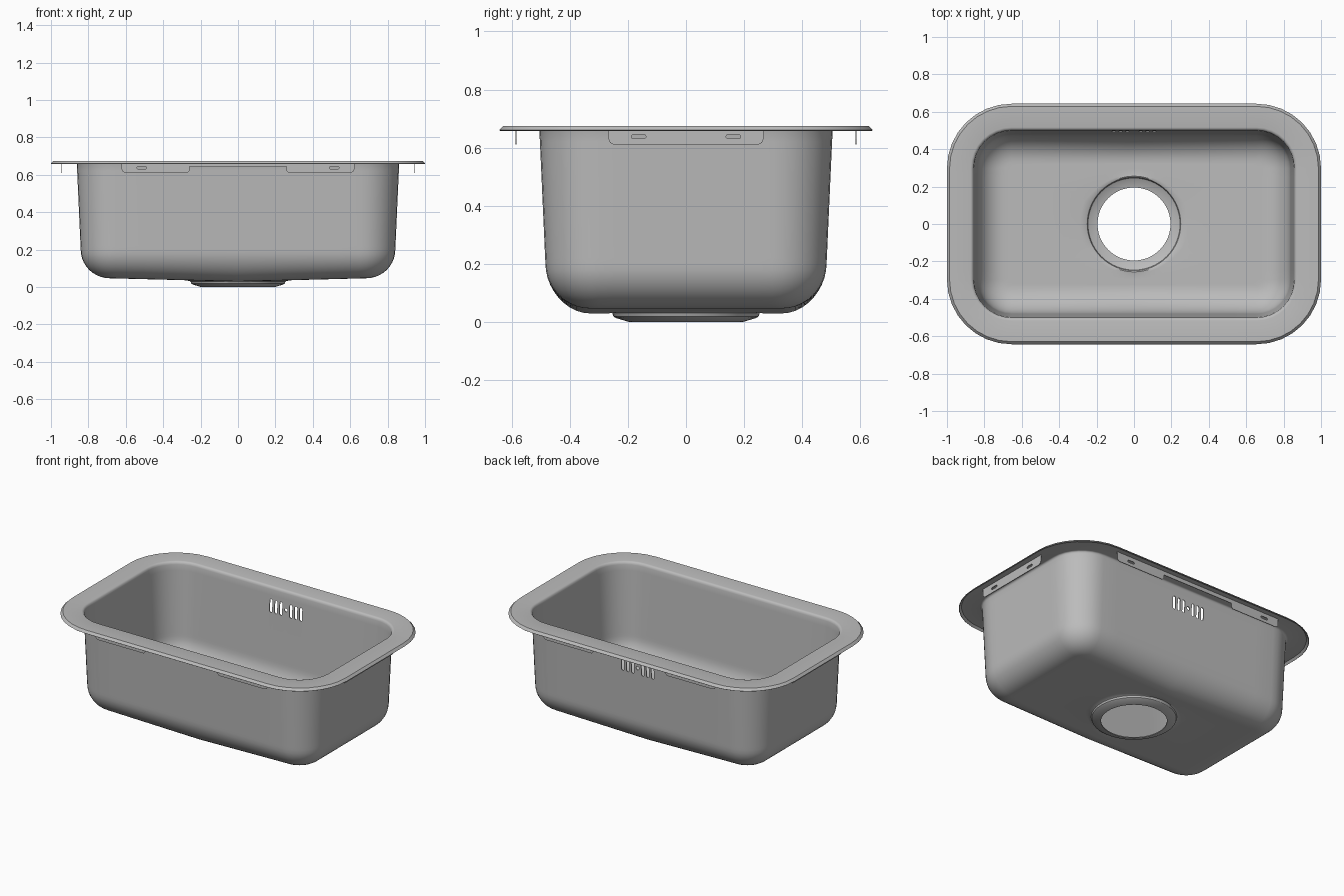
import bpy, bmesh, math
from mathutils import Matrix

cube = bpy.data.objects.get("Cube")
if cube:
    bpy.data.objects.remove(cube, do_unlink=True)

steel = bpy.data.materials.new("brushed_steel_grey")
steel.use_nodes = True
colour = (0.5, 0.5, 0.5, 1)
steel.diffuse_color = colour
steel.node_tree.nodes["Principled BSDF"].inputs["Base Color"].default_value = colour

HX, HY, HR = 1.0, 0.643, 0.345   # rim half sizes and corner radius
SHEET = 0.005


def make_object(name, bm):
    mesh = bpy.data.meshes.new(name)
    bm.to_mesh(mesh)
    bm.free()
    mesh.materials.append(steel)
    obj = bpy.data.objects.new(name, mesh)
    bpy.context.collection.objects.link(obj)
    return obj


def apply_modifiers(obj):
    bpy.ops.object.select_all(action='DESELECT')
    obj.select_set(True)
    bpy.context.view_layer.objects.active = obj
    for mod in list(obj.modifiers):
        bpy.ops.object.modifier_apply(modifier=mod.name)


def cut(obj, cutter):
    cutter.hide_render = True
    mod = obj.modifiers.new("cut", 'BOOLEAN')
    mod.operation, mod.solver, mod.object = 'DIFFERENCE', 'EXACT', cutter
    apply_modifiers(obj)
    bpy.data.objects.remove(cutter, do_unlink=True)


def prisms(name, outlines, y, depth, turn=0):
    """Upright plates from (x, z) outlines, centred on y, turned about z."""
    bm = bmesh.new()
    for outline in outlines:
        face = bm.faces.new([bm.verts.new((x, y - depth / 2, z)) for x, z in outline])
        out = bmesh.ops.extrude_face_region(bm, geom=[face])["geom"]
        verts = [v for v in out if isinstance(v, bmesh.types.BMVert)]
        bmesh.ops.translate(bm, verts=verts, vec=(0, depth, 0))
    bmesh.ops.recalc_face_normals(bm, faces=bm.faces)
    bm.transform(Matrix.Rotation(turn, 4, 'Z'))
    return make_object(name, bm)


def stadium(cx, cz, w, h):
    """Slot outline with round ends along its longer side."""
    r, pts = min(w, h) / 2, []
    for i in range(16):
        a = math.tau * (i + 0.5) / 16
        c, s = math.cos(a), math.sin(a)
        pts.append((cx + r * c + math.copysign(w / 2 - r, c),
                    cz + r * s + math.copysign(h / 2 - r, s)))
    return pts


def outline(d):
    """Rounded rectangle inset by d, counter-clockwise."""
    hx, hy, r = HX - d, HY - d, max(HR - d, 0.01)
    pts = []
    for k in range(4):
        turn = k * math.pi / 2
        sx, sy = (hx, hy) if k % 2 == 0 else (hy, hx)
        # straight side, spaced evenly by angle as seen from the centre
        n = 14 if k % 2 == 0 else 22
        reach = math.atan2(sy, sx)
        side = [(sx, (sy - r) * math.tan(reach * (2 * i / n - 1)) / math.tan(reach))
                for i in range(n)]
        arc = [(sx - r + r * math.cos(a), sy - r + r * math.sin(a))
               for a in (math.pi / 2 * i / 8 for i in range(8))]
        for x, y in side + arc:
            pts.append((x * math.cos(turn) - y * math.sin(turn),
                        x * math.sin(turn) + y * math.cos(turn)))
    return pts


def dip(x):
    """Floor falls from the ends towards the middle."""
    return 0.018 * (1 - min(abs(x) / 0.69, 1))


# Rings of the basin: rim, rolled edge, wall, bottom fillet, floor, drain well
rings = []
for d, z in [(0, .66), (.003, .664), (.014, .675), (.126, .675), (.134, .673),
             (.14, .667), (.143, .657), (.145, .62), (.163, .22)]:
    rings.append([(x, y, z) for x, y in outline(d)])
for i in range(11):
    a = math.pi / 2 * i / 10
    d, z = .164 + .15 * (1 - math.cos(a)), .2 - .148 * math.sin(a)
    rings.append([(x, y, z - dip(x) * math.sin(a) ** 2) for x, y in outline(d)])
floor = outline(.314)


def circle(r):
    return [(r * x / math.hypot(x, y), r * y / math.hypot(x, y)) for x, y in floor]


for t in (.06, .5, .94):
    ring = []
    for (x, y), (u, v) in zip(floor, circle(.262)):
        px, py = x + (u - x) * t, y + (v - y) * t
        ring.append((px, py, .052 - dip(px)))
    rings.append(ring)
for r, z in [(.256, .037), (.25, .033), (.246, .022), (.24, .018), (.2, .006), (.195, .005)]:
    rings.append([(x, y, z) for x, y in circle(r)])

bm = bmesh.new()
loops = [[bm.verts.new(p) for p in ring] for ring in rings]
for a, b in zip(loops, loops[1:]):
    for i in range(len(a)):
        j = (i + 1) % len(a)
        bm.faces.new((a[i], a[j], b[j], b[i]))
basin = make_object("sink_basin", bm)
solid = basin.modifiers.new("sheet", 'SOLIDIFY')
solid.thickness, solid.offset = SHEET, -1
apply_modifiers(basin)

# Overflow slots in the back wall, with a round screw hole between them
slots = [stadium(s * i * .036, .552, .019, .085) for s in (-1, 1) for i in (1, 2, 3)]
slots.append(stadium(0, .552, .022, .022))
cut(basin, prisms("overflow_cutter", slots, .49, .1))
apply_modifiers(basin)
bpy.ops.object.shade_smooth_by_angle(angle=math.radians(35))

# Mounting brackets under the rim, each with two slots
TOP, LOW = .671, .61


def half_bracket(w):
    return [(w - .02, LOW), (w - .006, LOW + .006), (w, LOW + .02), (w, TOP)]


def mirrored(half):
    return half + [(-x, z) for x, z in reversed(half)]


notch = [(.26, .645), (.26, LOW + .012), (.272, LOW)]
long_shape = mirrored(notch + half_bracket(.622))
short_shape = mirrored(half_bracket(.267))
for name, shape, dist, hole, turn in [
        ("front_bracket", long_shape, .585, .515, math.pi),
        ("back_bracket", long_shape, .585, .515, 0),
        ("left_bracket", short_shape, .942, .163, -math.pi / 2),
        ("right_bracket", short_shape, .942, .163, math.pi / 2)]:
    bracket = prisms(name, [shape], dist, .004, turn)
    holes = [stadium(s * hole, .638, .05, .015) for s in (-1, 1)]
    cut(bracket, prisms("bracket_cutter", holes, dist, .05, turn))
